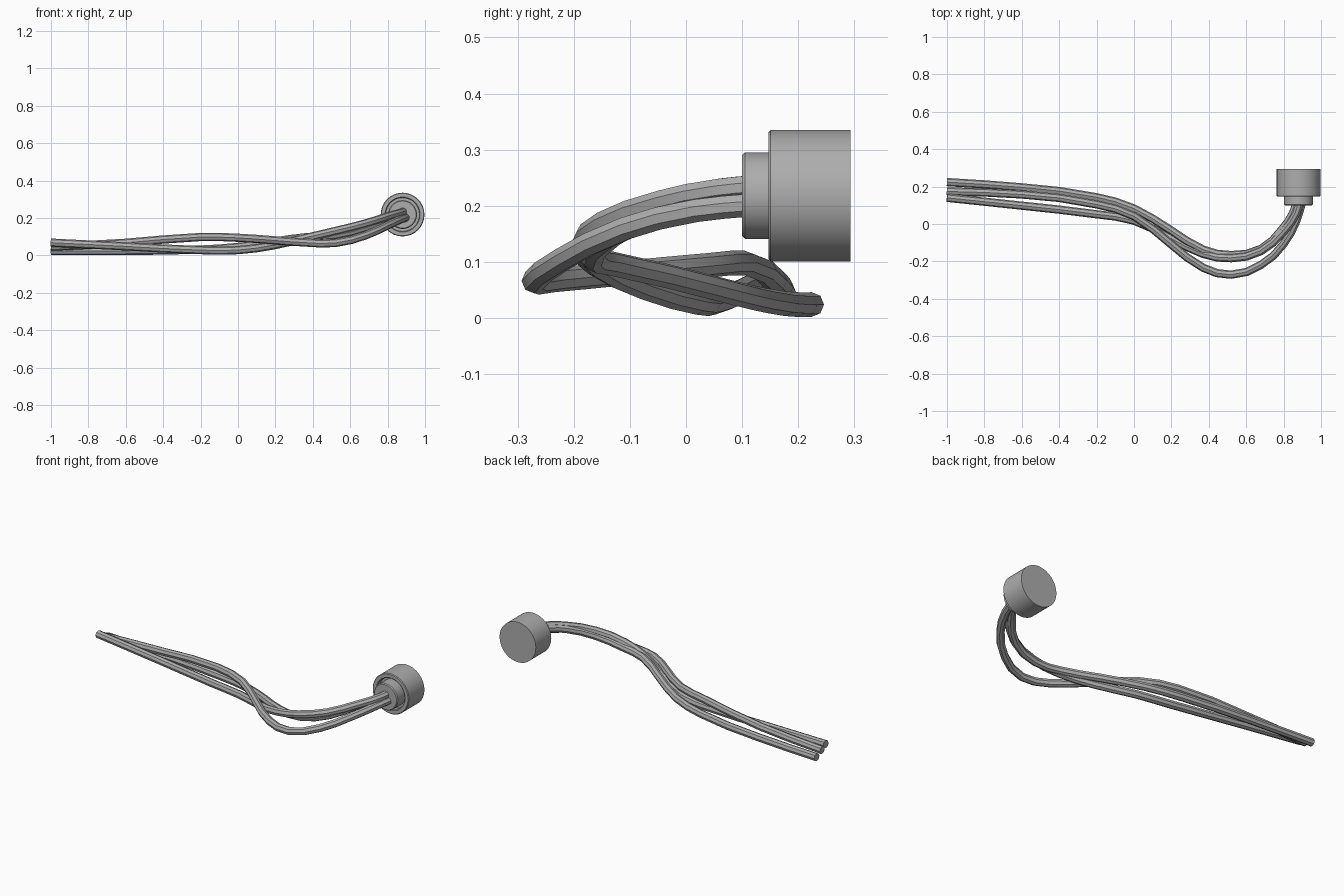
import bpy, bmesh, math

if "Cube" in bpy.data.objects:
    bpy.data.objects.remove(bpy.data.objects["Cube"])

grey = bpy.data.materials.new("dark_grey")
grey.diffuse_color = (0.42, 0.42, 0.42, 1)
grey.use_nodes = True
grey.node_tree.nodes["Principled BSDF"].inputs["Base Color"].default_value = grey.diffuse_color


def finish(obj):
    obj.data.materials.append(grey)
    bpy.ops.object.select_all(action='DESELECT')
    obj.select_set(True)
    bpy.context.view_layer.objects.active = obj
    bpy.ops.object.shade_smooth_by_angle(angle=math.radians(40))


def cable(name, points, radius=0.022):
    cu = bpy.data.curves.new(name, 'CURVE')
    cu.dimensions = '3D'
    cu.resolution_u = 2
    cu.bevel_depth = radius
    cu.bevel_resolution = 2
    cu.use_fill_caps = True
    sp = cu.splines.new('BEZIER')
    sp.bezier_points.add(len(points) - 1)
    for bp, co in zip(sp.bezier_points, points):
        bp.co = co
        bp.handle_left_type = bp.handle_right_type = 'AUTO'
    obj = bpy.data.objects.new(name, cu)
    bpy.context.collection.objects.link(obj)
    bpy.ops.object.select_all(action='DESELECT')
    obj.select_set(True)
    bpy.context.view_layer.objects.active = obj
    bpy.ops.object.convert(target='MESH')
    finish(bpy.context.view_layer.objects.active)


def lathe(name, profile, sides=32):
    """Turn (radius, y) rings about the plug axis and cap both ends."""
    bm = bmesh.new()
    rings = []
    for r, y in profile:
        rings.append([bm.verts.new((0.88 + r * math.cos(a), y, 0.218 + r * math.sin(a)))
                      for a in (2 * math.pi * i / sides for i in range(sides))])
    for p, q in zip(rings, rings[1:]):
        for i in range(sides):
            j = (i + 1) % sides
            bm.faces.new((p[i], p[j], q[j], q[i]))
    bm.faces.new(rings[0])
    bm.faces.new(rings[-1])
    bmesh.ops.recalc_face_normals(bm, faces=bm.faces)
    me = bpy.data.meshes.new(name)
    bm.to_mesh(me)
    bm.free()
    obj = bpy.data.objects.new(name, me)
    bpy.context.collection.objects.link(obj)
    finish(obj)


# Plug body with a recessed front, and the collar the cables enter
lathe("plug_body", [(0.117, 0.293), (0.117, 0.151), (0.113, 0.147),
                    (0.094, 0.147), (0.090, 0.151), (0.090, 0.175)])
lathe("plug_collar", [(0.077, 0.18), (0.077, 0.105), (0.072, 0.10)])

# Three loosely twisted cables, from the loose end to the collar
cable("cable_rear", [
    (-1.0, 0.224, 0.024), (-0.6, 0.196, 0.024), (-0.2, 0.143, 0.031),
    (0.0, 0.083, 0.045), (0.2, -0.035, 0.075), (0.37, -0.137, 0.098),
    (0.52, -0.166, 0.108), (0.68, -0.132, 0.148), (0.79, -0.03, 0.195),
    (0.85, 0.06, 0.217), (0.87, 0.12, 0.222)])
cable("cable_low", [
    (-1.0, 0.140, 0.068), (-0.6, 0.098, 0.048), (-0.2, 0.052, 0.028),
    (0.0, 0.018, 0.028), (0.2, -0.078, 0.055), (0.37, -0.160, 0.095),
    (0.52, -0.183, 0.130), (0.68, -0.145, 0.170), (0.80, -0.04, 0.208),
    (0.87, 0.06, 0.228), (0.885, 0.12, 0.234)])
cable("cable_front", [
    (-1.0, 0.174, 0.046), (-0.6, 0.158, 0.067), (-0.2, 0.105, 0.098),
    (0.0, 0.042, 0.094), (0.2, -0.110, 0.080), (0.37, -0.234, 0.068),
    (0.52, -0.271, 0.066), (0.68, -0.218, 0.106), (0.80, -0.107, 0.160),
    (0.87, 0.02, 0.192), (0.90, 0.12, 0.202)])
